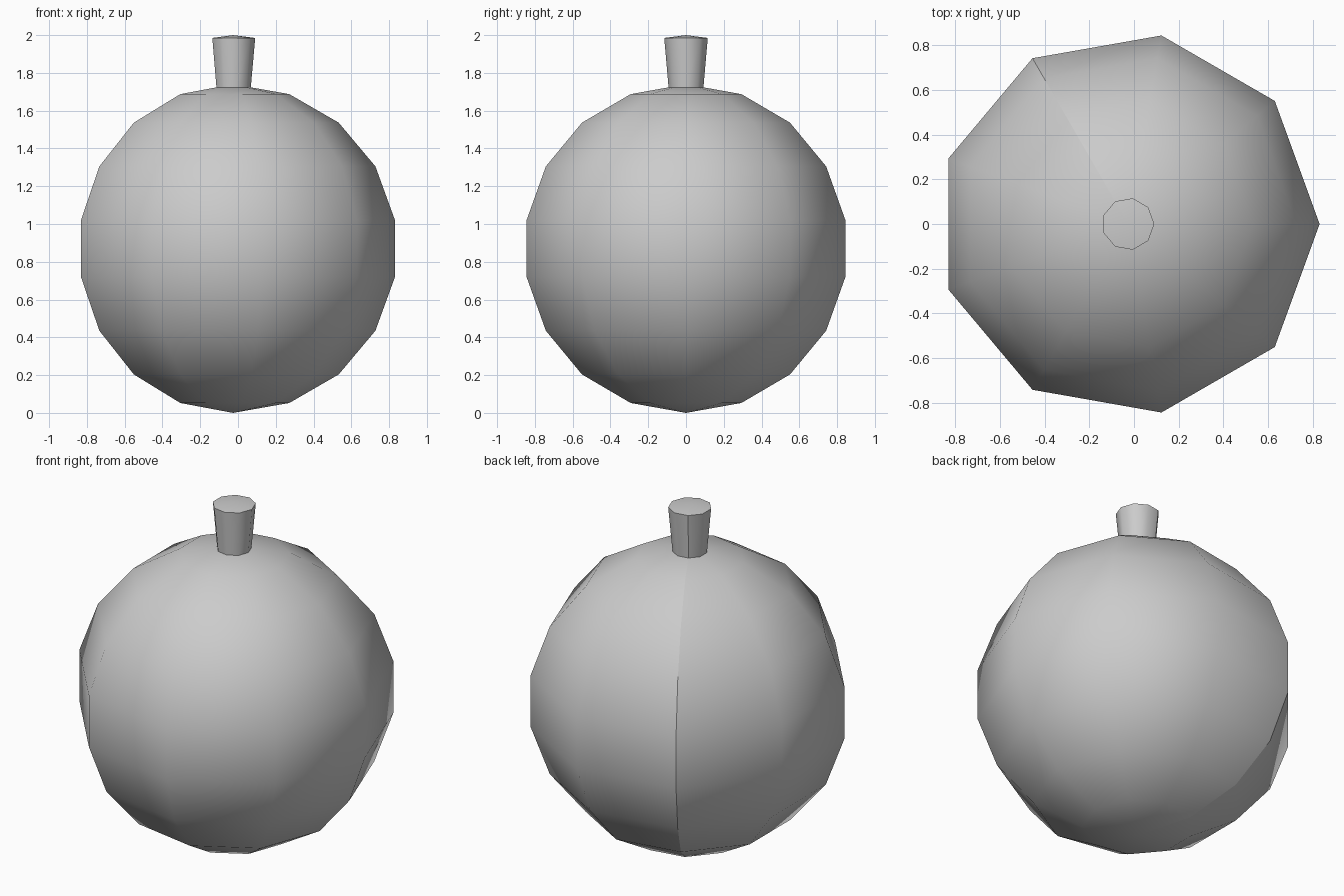
import bpy, bmesh
from math import sin, cos, pi, radians

if "Cube" in bpy.data.objects:
    bpy.data.objects.remove(bpy.data.objects["Cube"])

SIDES = 9
CX = -0.026          # axis offset so the nine-sided body is centred on x
R = 0.87


def lathe(name, profile, sharp_rings=()):
    """Revolve (radius, z) points, bottom to top; zero radius makes a pole."""
    bm = bmesh.new()
    rings = []
    for r, z in profile:
        n = 1 if r < 1e-5 else SIDES
        rings.append([bm.verts.new((CX + r * cos(2 * pi * i / SIDES),
                                    r * sin(2 * pi * i / SIDES), z))
                      for i in range(n)])
    for a, b in zip(rings, rings[1:]):
        for i in range(SIDES):
            j = (i + 1) % SIDES
            loop = [a[i % len(a)], a[j % len(a)], b[j % len(b)], b[i % len(b)]]
            bm.faces.new(list(dict.fromkeys(loop))).smooth = True
    # hard shading seam down the back left meridian
    for a, b in zip(rings, rings[1:]):
        bm.edges.get((a[3 % len(a)], b[3 % len(b)])).smooth = False
    # hard rims
    for k in sharp_rings:
        for i in range(SIDES):
            bm.edges.get((rings[k][i], rings[k][(i + 1) % SIDES])).smooth = False
    mesh = bpy.data.meshes.new(name)
    bm.to_mesh(mesh)
    bm.free()
    obj = bpy.data.objects.new(name, mesh)
    bpy.context.collection.objects.link(obj)
    return obj


# Round body: low-poly sphere, nine rings
lathe("body", [(R * sin(radians(20 * k)), R - R * cos(radians(20 * k)))
               for k in range(10)])

# Stem: flared peg with a slightly raised cap
lathe("stem", [(0, 1.715), (0.093, 1.715), (0.117, 1.985), (0, 2.0)],
      sharp_rings=(1, 2))
